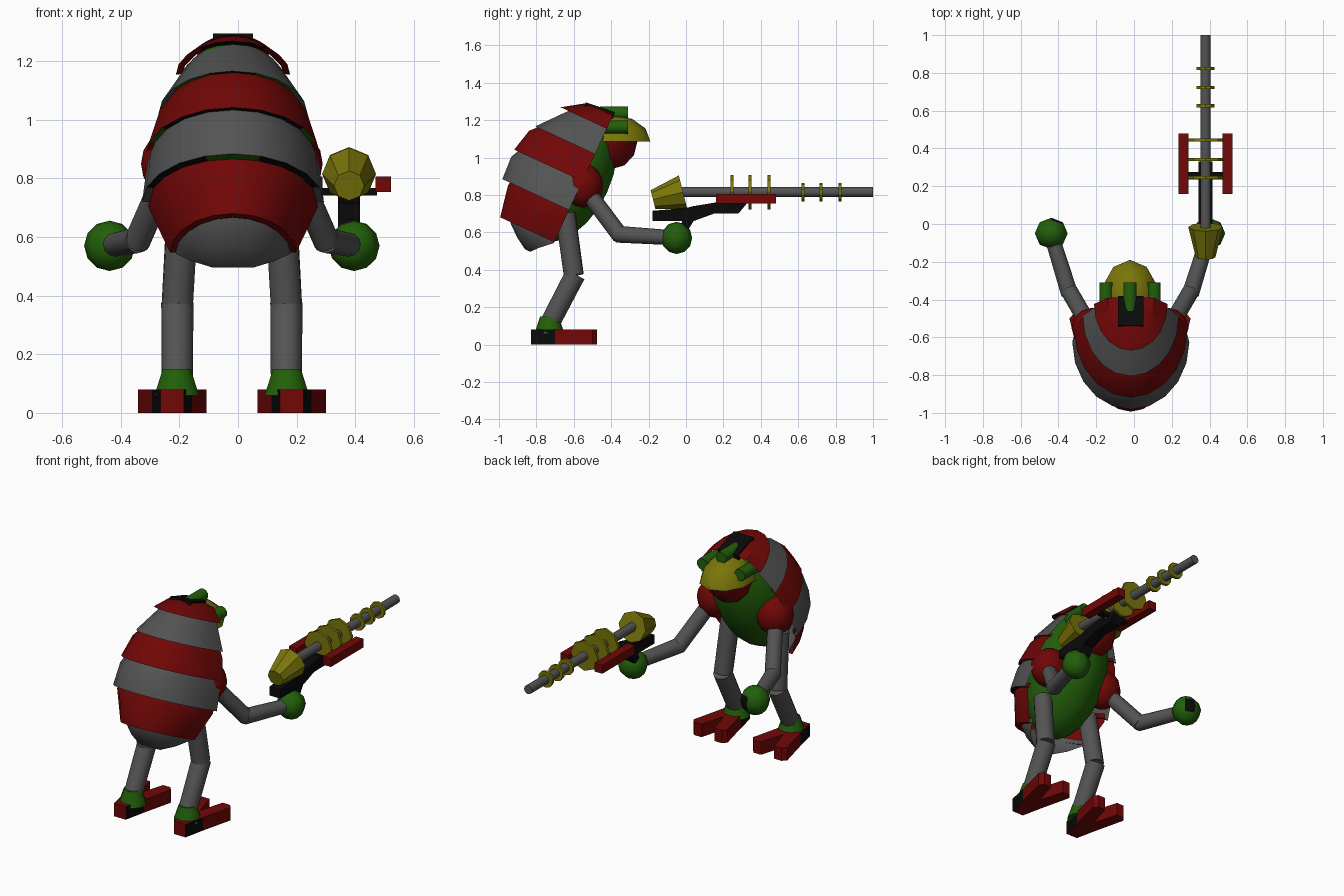
import bpy, bmesh, math
from mathutils import Vector, Matrix

if "Cube" in bpy.data.objects:
    bpy.data.objects.remove(bpy.data.objects["Cube"])

CX = -0.021                                  # body centre line
TILT = Matrix(((1, 0, 0), (0, .907, .42), (0, -.42, .907)))  # body frame: x, belly, spine


def mat(name, rgb):
    m = bpy.data.materials.new(name)
    m.diffuse_color = (*rgb, 1)
    m.use_nodes = True
    m.node_tree.nodes["Principled BSDF"].inputs["Base Color"].default_value = m.diffuse_color
    return m


RED = mat("dark_red", (.165, .002, .002))
GREY = mat("grey", (.088, .088, .088))
GREEN = mat("green", (.016, .115, .003))
YELLOW = mat("olive_yellow", (.195, .182, .003))
BLACK = mat("black", (.003, .003, .003))


def finish(name, bm, mats, smooth=None):
    bmesh.ops.recalc_face_normals(bm, faces=bm.faces)
    me = bpy.data.meshes.new(name)
    bm.to_mesh(me)
    bm.free()
    for m in mats:
        me.materials.append(m)
    ob = bpy.data.objects.new(name, me)
    bpy.context.collection.objects.link(ob)
    if smooth:
        me.shade_smooth()
        me.set_sharp_from_angle(angle=math.radians(smooth))
    return ob


def tube(name, p, q, r1, r2, m, n=12, smooth=40):
    p, q = Vector(p), Vector(q)
    bm = bmesh.new()
    rot = (q - p).to_track_quat('Z', 'Y').to_matrix().to_4x4()
    bmesh.ops.create_cone(bm, cap_ends=True, segments=n, radius1=r1, radius2=r2,
                          depth=(q - p).length, matrix=Matrix.Translation((p + q) / 2) @ rot)
    return finish(name, bm, [m], smooth)


def ball(name, c, r, m, n=8, rings=6, rot=None, half=0, smooth=None, patch=None):
    bm = bmesh.new()
    bmesh.ops.create_uvsphere(bm, u_segments=n, v_segments=rings, radius=1)
    if half:                                  # keep upper (+1) or lower (-1) half
        bmesh.ops.bisect_plane(bm, geom=bm.verts[:] + bm.edges[:] + bm.faces[:], plane_co=(0, 0, 0),
                               plane_no=(0, 0, half), clear_inner=True, dist=1e-4)
        bmesh.ops.holes_fill(bm, edges=[e for e in bm.edges if e.is_boundary])
    if patch:                                 # black faces towards one direction
        bm.normal_update()
        for f in bm.faces:
            f.material_index = int(f.normal.dot(Vector(patch).normalized()) > .85)
    mx = Matrix.Translation(c) @ (rot.to_4x4() if rot else Matrix()) @ Matrix.Diagonal((*r, 1))
    bmesh.ops.transform(bm, matrix=mx, verts=bm.verts)
    return finish(name, bm, [m, BLACK], smooth)


def prism(name, pts, to3d, thick, m):
    bm = bmesh.new()
    f = bm.faces.new([bm.verts.new(to3d(a, b)) for a, b in pts])
    ext = bmesh.ops.extrude_face_region(bm, geom=[f])
    bmesh.ops.translate(bm, vec=thick, verts=[v for v in ext['geom'] if isinstance(v, bmesh.types.BMVert)])
    return finish(name, bm, m)


def box(name, c, size, m, rx=0):
    bm = bmesh.new()
    bmesh.ops.create_cube(bm, size=1, matrix=Matrix.Translation(c) @ Matrix.Rotation(rx, 4, 'X')
                          @ Matrix.Diagonal((*size, 1)))
    return finish(name, bm, [m])


# Back shell: overlapping half rings given as (height along spine, half width, depth[, front])
FRONT = -.87


def shell_band(name, rings, m, under="kkkkkkkkkk", n=10):
    bm = bmesh.new()

    def arc(a, w, d, front=FRONT):
        row = []
        for i in range(n + 1):
            t = math.pi * i / n
            p = TILT @ Vector((w * math.cos(t), front - d * math.sin(t), a))
            row.append(bm.verts.new((p.x + CX + .004, p.y, p.z)))
        return row
    rows = [arc(*r) for r in rings]
    a, w, d = rings[-1][:3]
    if under:                                 # ledge beneath the rim
        rows.append(arc(a + .002, w * .88, d * .88))
    for k, (r0, r1) in enumerate(zip(rows, rows[1:])):
        for i in range(n):
            f = bm.faces.new((r0[i], r0[i + 1], r1[i + 1], r1[i]))
            if under and k == len(rows) - 2:
                f.material_index = "mkg".index(under[i])
    if not under:
        bm.faces.new(rows[-1])
    finish(name, bm, [m, BLACK, GREEN], 35)


shell_band("shell_top", [(.962, .03, .02), (.945, .125, .16), (.87, .195, .272)], RED, "mmmkkkkmmm")
shell_band("shell_band_1", [(.89, .15, .20), (.865, .17, .23), (.72, .255, .352)], GREY, "mmggkkggmm")
shell_band("shell_band_2", [(.74, .225, .32), (.685, .262, .372), (.56, .30, .402)], RED, "mgkkkkkkgm")
shell_band("shell_band_3", [(.58, .272, .37), (.52, .295, .40), (.39, .31, .393)], GREY, "mkkkggkkkm")
shell_band("shell_band_4", [(.42, .28, .34), (.373, .29, .352), (.20, .215, .318)], RED, "mmmmmmmmmm")
shell_band("shell_tail", [(.23, .20, .27), (.195, .195, .255), (.14, .14, .13, -.93),
                          (.10, .07, .03, -.965)], GREY, "")

# Body
c = TILT @ Vector((0, -.955, .56))
ball("body", (CX, c.y, c.z), (.225, .23, .385), GREEN, 16, 12, TILT, smooth=40)

# Head
ball("brow", (CX, -.385, 1.085), (.15, .195, .14), YELLOW, 10, 6, half=1, smooth=40)
ball("jaw", (CX, -.40, 1.085), (.14, .14, .147), RED, 10, 6, half=-1, smooth=40)
box("crest", (CX + .004, -.465, 1.25), (.135, .165, .04), BLACK, -.32)
for name, x, z in (("eye_middle", 0, 1.237), ("eye_left", -.128, 1.163), ("eye_right", .128, 1.163)):
    tube(name, (CX + x, -.46, z), (CX + x, -.31, z), .036, .036, GREEN, 10)

# Limbs
FOOT = [(-.04, -.83), (.04, -.83), (.068, -.70), (.117, -.50), (.095, -.475), (.045, -.475), (0, -.63),
        (-.045, -.475), (-.095, -.475), (-.117, -.50), (-.068, -.70)]
for s, side in ((-1, "left"), (1, "right")):
    def at(x, y, z):
        return (CX + s * x, y, z)
    ball("shoulder_" + side, at(.20, -.55, .85), (.11, .107, .118), RED, 12, 8, smooth=40)
    tube("upper_arm_" + side, at(.22, -.53, .82), at(.325, -.35, .58), .045, .045, GREY)
    tube("forearm_" + side, at(.32, -.37, .59), at(.41, -.08, .572), .045, .04, GREY)
    ball("hand_" + side, at(.417, -.05, .57), (.087, .083, .086), GREEN, smooth=50,
         patch=(.55, .83, .2) if s < 0 else None)
    tube("thigh_" + side, at(.168, -.645, .70), at(.186, -.60, .37), .055, .054, GREY)
    tube("shin_" + side, at(.186, -.592, .375), at(.186, -.735, .10), .055, .053, GREY)
    tube("ankle_" + side, at(.188, -.73, .06), at(.188, -.73, .15), .08, .05, GREEN, 10)
    foot = prism("foot_" + side, FOOT, lambda x, y: at(.204 + x, y, 0), (0, 0, .08), [RED, BLACK])
    for f in foot.data.polygons:              # dark heel sides
        f.material_index = int(abs(f.normal.x) > .5 and f.center.y < -.72)

# Blaster
GX, GZ = .379, .815
tube("barrel", (GX, -.03, GZ), (GX, 1.0, GZ), .027, .027, GREY)
tube("blaster_rear", (GX, -.176, .775), (GX, -.016, GZ), .052, .092, YELLOW, 8, None)
for i, y in enumerate((.246, .342, .444)):
    tube(f"large_ring_{i}", (GX, y - .008, GZ), (GX, y + .008, GZ), .092, .092, YELLOW, 8, None)
for i, y in enumerate((.626, .722, .824)):
    tube(f"small_ring_{i}", (GX, y - .008, GZ), (GX, y + .008, GZ), .05, .05, YELLOW, 10, None)
for name, x in (("rail_left", GX - .117), ("rail_right", GX + .117)):
    box(name, (x, .32, .78), (.053, .32, .052), RED)
box("rail_crossbar", (GX, .255, .755), (.19, .04, .025), BLACK)
STOCK = [(-.18, .715), (-.18, .66), (-.02, .66), (-.04, .61), (.01, .61), (.04, .66), (.15, .70),
         (.28, .70), (.33, .76), (.16, .76), (.04, .74), (0, .73)]
prism("stock", STOCK, lambda y, z: (GX - .037, y, z), (.074, 0, 0), [BLACK])
